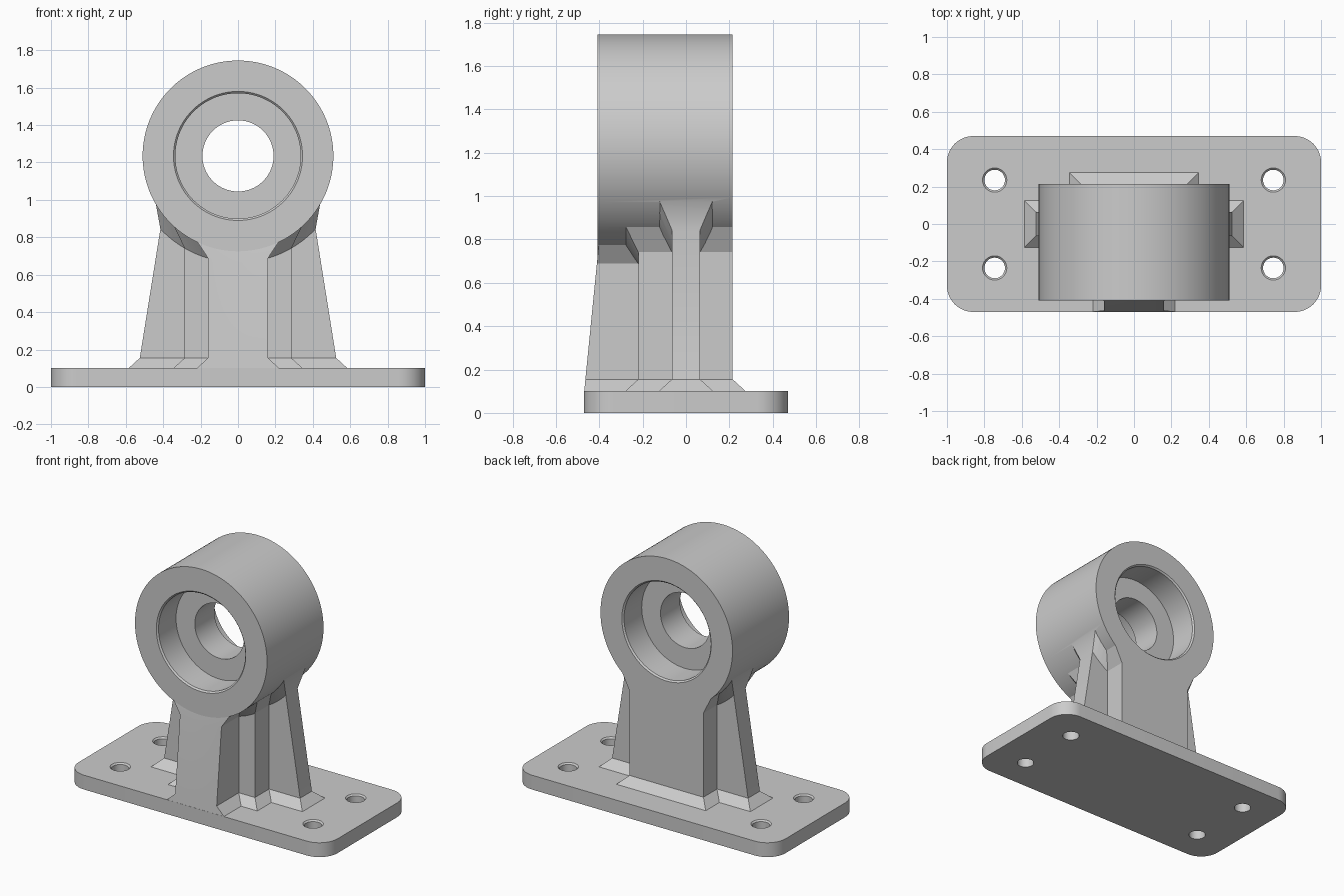
import bpy, bmesh
from math import sin, cos, pi, sqrt

if "Cube" in bpy.data.objects:
    bpy.data.objects.remove(bpy.data.objects["Cube"])

HUB_Z = 1.235   # height of the hub axis
C = 0.06        # chamfer where the column meets plate and hub


def make(name, bm):
    bmesh.ops.recalc_face_normals(bm, faces=bm.faces)
    me = bpy.data.meshes.new(name)
    bm.to_mesh(me)
    bm.free()
    ob = bpy.data.objects.new(name, me)
    bpy.context.collection.objects.link(ob)
    return ob


def loft(name, rings, cap=True, loop=False):
    """Skin a stack of equal-length point rings."""
    bm = bmesh.new()
    vs = [[bm.verts.new(p) for p in r] for r in rings]
    n = len(vs[0])
    pairs = list(zip(vs, vs[1:])) + ([(vs[-1], vs[0])] if loop else [])
    for a, b in pairs:
        for i in range(n):
            j = (i + 1) % n
            bm.faces.new((a[i], a[j], b[j], b[i]))
    if cap:  # strip caps, so curved ends work too
        for r in (vs[0], vs[-1]):
            for i in range(n // 2 - 1):
                bm.faces.new((r[i], r[i + 1], r[n - 2 - i], r[n - 1 - i]))
    return make(name, bm)


def boolean(target, other, op):
    mod = target.modifiers.new(op.lower(), 'BOOLEAN')
    mod.operation, mod.solver, mod.object = op, 'EXACT', other
    bpy.context.view_layer.objects.active = target
    bpy.ops.object.modifier_apply(modifier=mod.name)
    bpy.data.objects.remove(other)


def column(name, layers, n=24):
    """Layers are (half x, y front, y back, height); a height given as
    ('r', R) lies on a cylinder of radius R around the hub axis."""
    rings = []
    for hx, y0, y1, h in layers:
        xs = [hx * (2 * i / n - 1) for i in range(n + 1)]

        def z(x):
            return HUB_Z - sqrt(h[1] ** 2 - x * x) if isinstance(h, tuple) else h
        rings.append([(x, y0, z(x)) for x in xs] + [(x, y1, z(x)) for x in reversed(xs)])
    return loft(name, rings)


# base plate with rounded corners
outline = []
for k, (sx, sy) in enumerate([(1, 1), (-1, 1), (-1, -1), (1, -1)]):
    for i in range(13):
        a = k * pi / 2 + i * pi / 24
        outline.append((sx * 0.86 + 0.14 * cos(a), sy * 0.33 + 0.14 * sin(a)))
plate = loft("bearing_bracket", [[(x, y, z) for x, y in outline] for z in (0, 0.1)])

# bolt holes with a small chamfer at the top
for sx in (-1, 1):
    for sy in (-1, 1):
        rings = [[(sx * 0.745 + r * cos(i * pi / 20), sy * 0.235 + r * sin(i * pi / 20), z)
                  for i in range(40)]
                 for r, z in [(0.055, -0.05), (0.055, 0.09), (0.075, 0.11)]]
        boolean(plate, loft("hole_cutter", rings), 'DIFFERENCE')

# main block, front rib and side ribs, chamfered at both ends
parts = [
    column("column_block", [
        (0.285 + C, -0.22 - C, 0.215 + C, 0.05), (0.285 + C, -0.22 - C, 0.215 + C, 0.1),
        (0.285, -0.22, 0.215, 0.155), (0.285, -0.22, 0.215, ('r', 0.57)),
        (0.285 + C, -0.22 - C, 0.215, ('r', 0.507)), (0.285 + C, -0.22 - C, 0.215, ('r', 0.46))]),
    column("front_rib", [
        (0.16 + C, -0.465, -0.05, 0.05), (0.16 + C, -0.469, -0.05, 0.1),
        (0.16, -0.464, -0.05, 0.155), (0.16, -0.411, -0.05, ('r', 0.57)),
        (0.16 + C, -0.402, -0.05, ('r', 0.507)), (0.16 + C, -0.402, -0.05, ('r', 0.44))]),
    column("side_ribs", [
        (0.525 + C, -0.065 - C, 0.065 + C, 0.05), (0.525 + C, -0.065 - C, 0.065 + C, 0.1),
        (0.525, -0.065, 0.065, 0.155), (0.415, -0.065, 0.065, ('r', 0.57)),
        (0.44, -0.065 - C, 0.065 + C, ('r', 0.507)), (0.42, -0.065 - C, 0.065 + C, ('r', 0.45))]),
]

# hub: turned ring, counterbored from both ends
profile = [(0.51, -0.408), (0.345, -0.408), (0.335, -0.398), (0.335, -0.205), (0.19, -0.205),
           (0.19, 0.01), (0.335, 0.01), (0.335, 0.205), (0.345, 0.215), (0.51, 0.215)]
N = 128
parts.append(loft("hub", [[(r * cos(2 * pi * i / N), y, HUB_Z + r * sin(2 * pi * i / N))
                           for i in range(N)] for r, y in profile], cap=False, loop=True))

# merge into one casting
for p in parts:
    boolean(plate, p, 'UNION')

bpy.ops.object.select_all(action='DESELECT')
plate.select_set(True)
bpy.context.view_layer.objects.active = plate
bpy.ops.object.shade_smooth_by_angle(angle=0.4)
